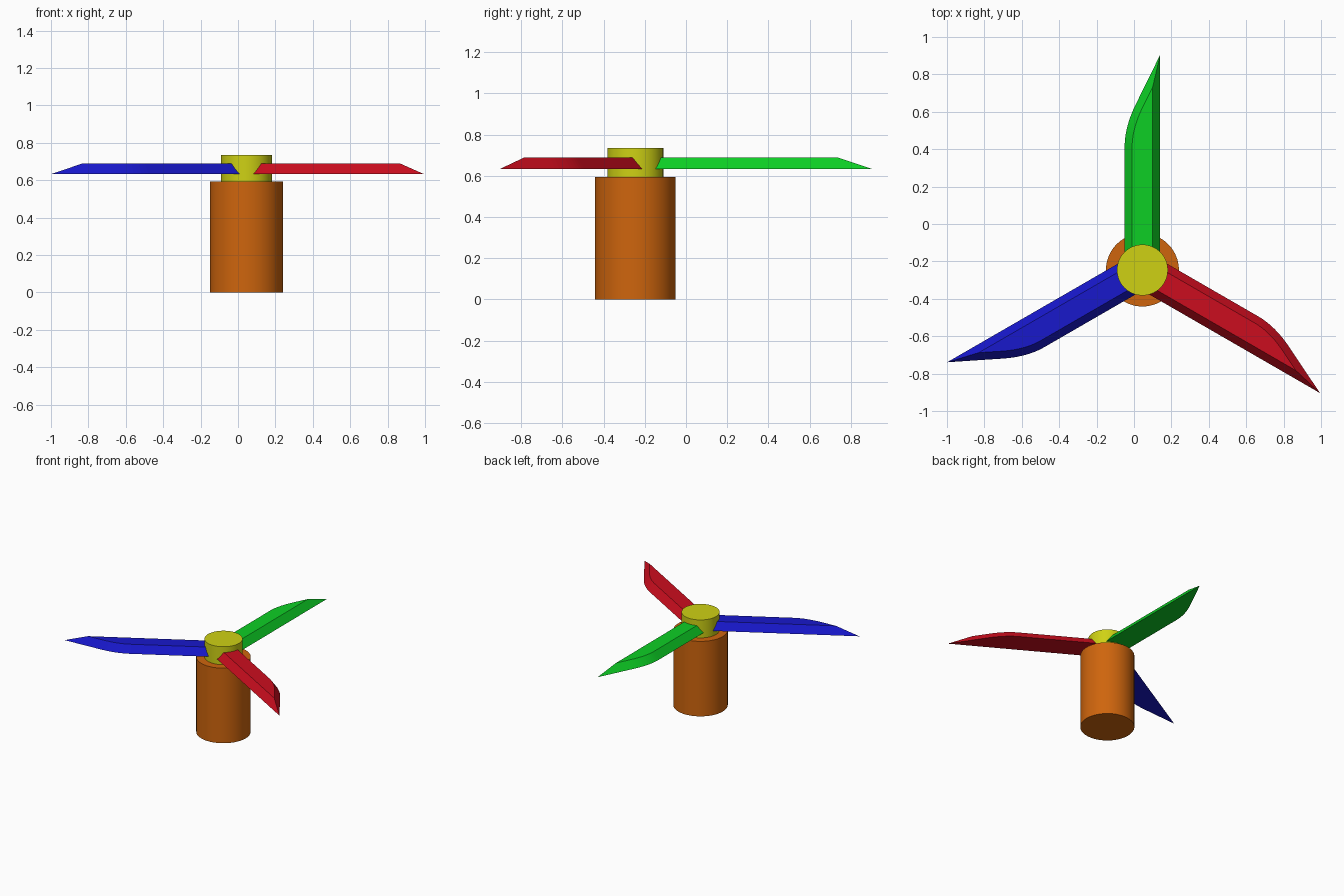
import bpy, bmesh
from math import radians
from mathutils import Vector

if "Cube" in bpy.data.objects:
    bpy.data.objects.remove(bpy.data.objects["Cube"])

CX, CY = 0.045, -0.246          # rotor axis


def paint(ob, name, rgb):
    mat = bpy.data.materials.new(name)
    mat.diffuse_color = (*rgb, 1)
    mat.use_nodes = True
    mat.node_tree.nodes["Principled BSDF"].inputs["Base Color"].default_value = mat.diffuse_color
    ob.data.materials.append(mat)


def cylinder(name, radius, z0, z1, rgb):
    bpy.ops.mesh.primitive_cylinder_add(vertices=64, radius=radius, depth=z1 - z0,
                                        location=(CX, CY, (z0 + z1) / 2))
    ob = bpy.context.object
    ob.name = name
    bpy.ops.object.shade_smooth_by_angle(angle=radians(30))
    paint(ob, name + "_colour", rgb)


def inset(pts, d):
    """Mitred inward offset of a counter-clockwise outline."""
    out = []
    for i, p in enumerate(pts):
        a = (p - pts[i - 1]).normalized()
        b = (pts[(i + 1) % len(pts)] - p).normalized()
        na, nb = Vector((-a.y, a.x)), Vector((-b.y, b.x))
        out.append(p + (na + nb) * d / (1 + na.dot(nb)))
    return out


def blade_outline():
    # straight trailing edge, pointed tip, curved leading edge (length along +y)
    p0, p1, p2 = Vector((-0.095, 0.66)), Vector((-0.095, 0.765)), Vector((-0.036, 0.885))
    n = 10
    curve = [p2 * (1 - t) ** 2 + p1 * 2 * t * (1 - t) + p0 * t ** 2
             for t in (i / n for i in range(n + 1))]
    return [Vector((-0.095, 0.03)), Vector((0.095, 0.03)), Vector((0.095, 1.151))] + curve


def blade(name, angle, rgb):
    low = blade_outline()
    high = inset(low, 0.04)
    bm = bmesh.new()
    lo = [bm.verts.new((p.x, p.y, 0.633)) for p in low]
    hi = [bm.verts.new((p.x, p.y, 0.69)) for p in high]
    bm.faces.new(lo[::-1])
    bm.faces.new(hi)
    for i in range(len(lo)):
        j = (i + 1) % len(lo)
        bm.faces.new((lo[i], lo[j], hi[j], hi[i]))
    me = bpy.data.meshes.new(name)
    bm.to_mesh(me)
    bm.free()
    ob = bpy.data.objects.new(name, me)
    bpy.context.collection.objects.link(ob)
    ob.location = (CX, CY, 0)
    ob.rotation_euler.z = radians(angle)
    paint(ob, name + "_colour", rgb)


# motor body and hub
cylinder("motor_body", 0.195, 0, 0.593, (0.62, 0.13, 0.004))
cylinder("hub", 0.136, 0.593, 0.735, (0.62, 0.64, 0.007))

# three bevelled blades
blade("green_blade", 0, (0.004, 0.62, 0.018))
blade("blue_blade", 120, (0.009, 0.009, 0.6))
blade("red_blade", -120, (0.6, 0.004, 0.013))
